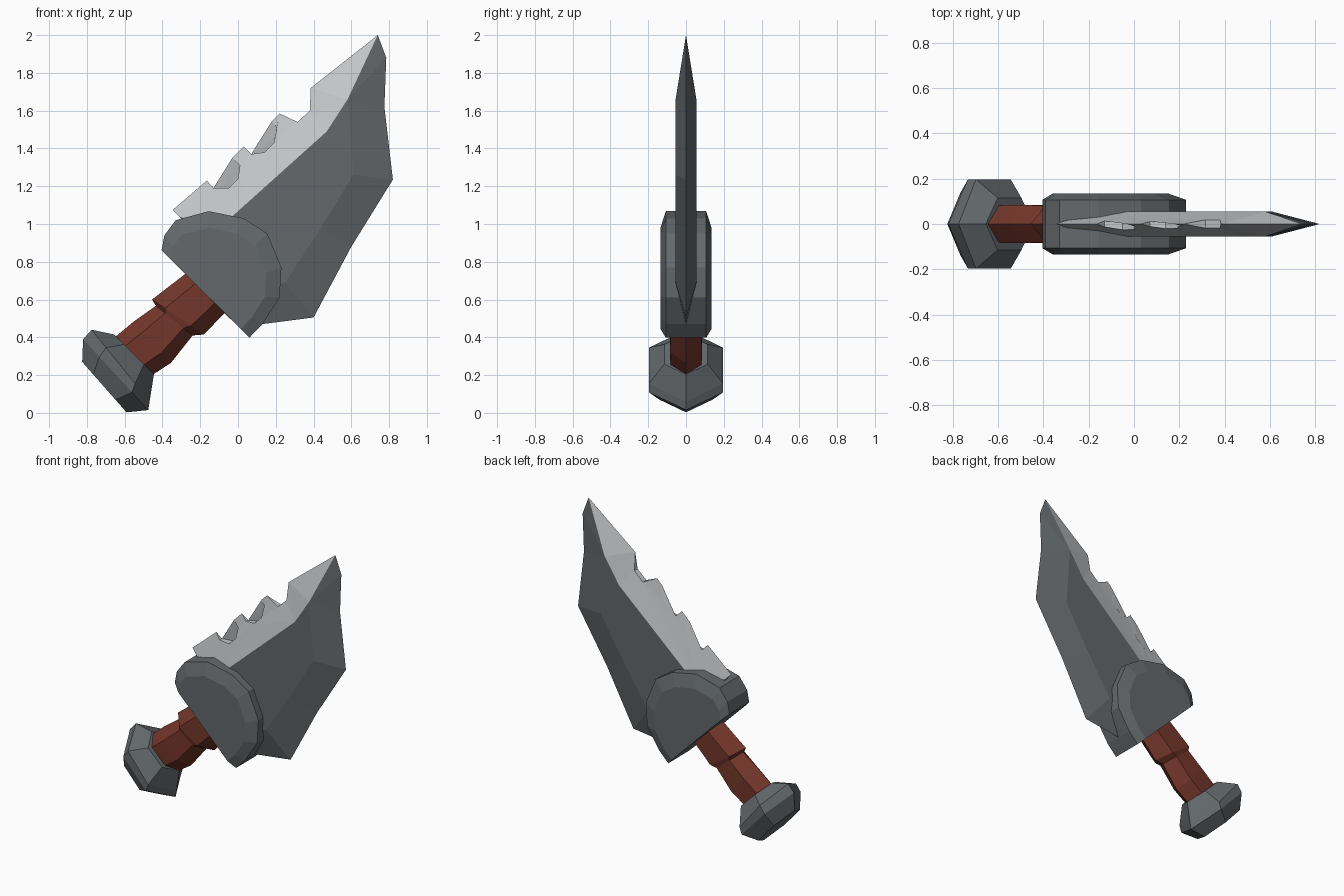
import bpy, bmesh

if "Cube" in bpy.data.objects:
    bpy.data.objects.remove(bpy.data.objects["Cube"])


def material(name, rgb):
    m = bpy.data.materials.new(name)
    m.diffuse_color = (*rgb, 1)
    m.use_nodes = True
    m.node_tree.nodes["Principled BSDF"].inputs["Base Color"].default_value = m.diffuse_color
    return m


STEEL = material("dark steel", (0.125, 0.14, 0.147))
EDGE = material("bright edge", (0.57, 0.58, 0.59))
GRIP = material("red brown leather", (0.17, 0.036, 0.023))


def finish(bm, name, *mats):
    bmesh.ops.recalc_face_normals(bm, faces=bm.faces)
    mesh = bpy.data.meshes.new(name)
    bm.to_mesh(mesh)
    bm.free()
    for m in mats:
        mesh.materials.append(m)
    obj = bpy.data.objects.new(name, mesh)
    bpy.context.collection.objects.link(obj)
    return obj


def skin(bm, rings):
    """Join rings of equal length with quads and cap both ends."""
    n = len(rings[0])
    for a, b in zip(rings, rings[1:]):
        for i in range(n):
            j = (i + 1) % n
            bm.faces.new((a[i], a[j], b[j], b[i]))
    bm.faces.new(rings[0])
    bm.faces.new(rings[-1])


def hex_loft(name, sections, mat):
    """Six-sided loft; each section is upper (x, z), lower (x, z), half depth."""
    bm = bmesh.new()
    rings = []
    for x0, z0, x1, z1, d in sections:
        ring = []
        for f, s in ((0, 0), (.25, 1), (.75, 1), (1, 0), (.75, -1), (.25, -1)):
            ring.append(bm.verts.new((x0 + (x1 - x0) * f, s * d, z0 + (z1 - z0) * f)))
        rings.append(ring)
    skin(bm, rings)
    return finish(bm, name, mat)


# Pommel
hex_loft("pommel", [
    (-.825, .27, -.59, .003, .14),
    (-.82, .39, -.475, .015, .197),
    (-.775, .44, -.468, .06, .197),
    (-.655, .415, -.445, .205, .115)], STEEL)

# Grip with a raised collar
hex_loft("grip", [
    (-.67, .385, -.47, .19, .082),
    (-.55, .485, -.355, .265, .085),
    (-.435, .567, -.24, .41, .08),
    (-.455, .60, -.18, .415, .088),
    (-.28, .735, -.08, .52, .085),
    (-.22, .79, -.02, .58, .085)], GRIP)

# Guard: half-round block with chamfered front and back
outline = [(-.405, .86), (-.39, .94), (-.33, 1.02), (-.155, 1.068), (.03, 1.03),
           (.155, .95), (.23, .77), (.22, .61), (.13, .47), (.06, .398)]
bm = bmesh.new()
rings = []
for y, k in ((-.135, .8), (-.107, 1), (.107, 1), (.135, .8)):
    rings.append([bm.verts.new((-.17 + (x + .17) * k, y, .63 + (z - .63) * k))
                  for x, z in outline])
skin(bm, rings)
finish(bm, "guard", STEEL)

# Blade: flat core, dark bevels, and a bright notched bevel
notched = [(-.31, 1.04), (-.345, 1.075), (-.165, 1.23), (-.13, 1.19), (-.05, 1.19),
           (0, 1.24), (.01, 1.31), (-.03, 1.35), (.03, 1.41), (.07, 1.37),
           (.14, 1.38), (.19, 1.43), (.205, 1.51), (.18, 1.545), (.22, 1.585),
           (.315, 1.54), (.38, 1.60), (.385, 1.72)]
cutting = [(.74, 2.0), (.785, 1.88), (.775, 1.62), (.82, 1.235),
           (.60, .88), (.40, .505), (.05, .46)]
ridge = [(-.12, .96), (.47, 1.49), (.58, 1.66), (.61, 1.26),
         (.43, .965), (.25, .69), (.05, .67)]


def half_thickness(x, z):
    """Wedge thickness, growing with distance below the straight spine edge."""
    depth = .649 * (x + .345) - .761 * (z - 1.075)
    return max(0, depth) * .055 / .22


bm = bmesh.new()
sides = []
for s in (-1, 1):
    top = []
    for x, z in notched:
        top.append(bm.verts.new((x, s * half_thickness(x, z), z)))
    low = [bm.verts.new((x, 0, z)) for x, z in cutting]
    r = [bm.verts.new((x, s * .055, z)) for x, z in ridge]
    bright = [top[:-1] + [r[1], r[0]], [top[-2], top[-1], low[0], r[2], r[1]]]
    dark = [r, (r[2], low[0], low[1]), (r[2], low[1], low[2]),
            (r[6], low[6], top[0], r[0])]
    dark.append((r[2], low[2], low[3], r[3]))
    for i in (3, 4, 5):
        dark.append((r[i], low[i], low[i + 1], r[i + 1]))
    for group, index in ((bright, 1), (dark, 0)):
        for vs in group:
            bm.faces.new(vs).material_index = index
    sides.append(top + low)

# Notch walls between the two sides
front, back = sides
for i in range(len(front)):
    j = (i + 1) % len(front)
    quad = (front[i], front[j], back[j], back[i])
    if any(abs(v.co.y) > .0005 for v in quad):
        bm.faces.new(quad).material_index = 1
bmesh.ops.triangulate(bm, faces=[f for f in bm.faces if len(f.verts) > 4])
bmesh.ops.remove_doubles(bm, verts=bm.verts, dist=.0005)
finish(bm, "blade", STEEL, EDGE)
